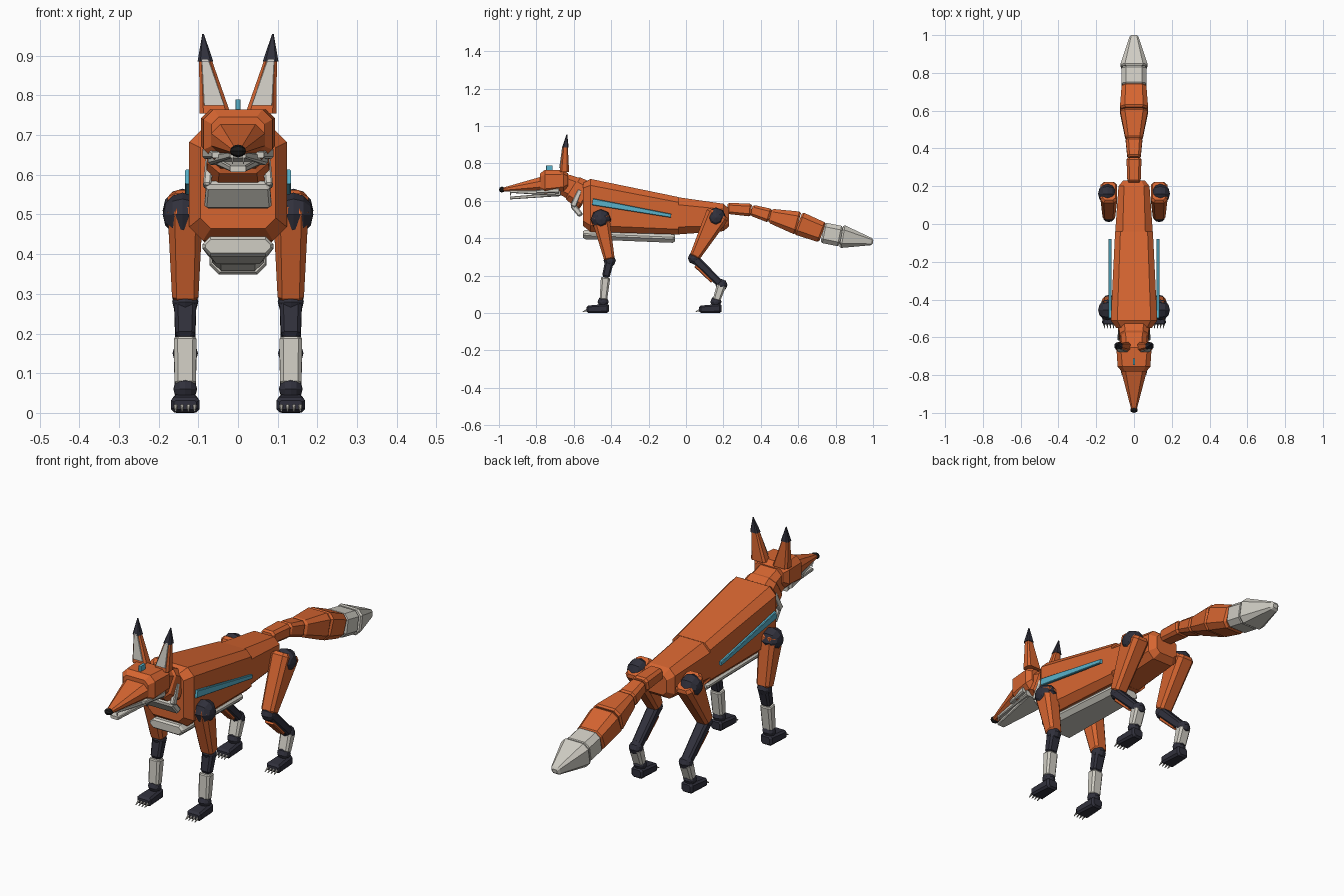
import bpy, bmesh
from mathutils import Vector, Matrix

cube = bpy.data.objects.get("Cube")
if cube:
    bpy.data.objects.remove(cube, do_unlink=True)


def material(name, red, green, blue):
    colour = (red, green, blue, 1)
    mat = bpy.data.materials.new(name)
    mat.use_nodes = True
    mat.diffuse_color = colour
    mat.node_tree.nodes["Principled BSDF"].inputs["Base Color"].default_value = colour
    return mat


ORANGE = material("fox_orange", .67, .13, .03)
LIGHT = material("pale_grey", .63, .61, .55)
DARK = material("charcoal", .03, .03, .045)
BLUE = material("light_blue", .1, .45, .6)
BLACK = material("nose_black", .01, .01, .01)

ALONG = Vector((1, 0))
UP = Vector((0, 1))


def finish(name, bm, mat):
    bmesh.ops.recalc_face_normals(bm, faces=bm.faces)
    mesh = bpy.data.meshes.new(name)
    bm.to_mesh(mesh)
    bm.free()
    mesh.materials.append(mat)
    obj = bpy.data.objects.new(name, mesh)
    bpy.context.collection.objects.link(obj)


def taper(name, mat, start, end, size, end_size, x=0, lean=0,
          facing=None, chamfer=.2, bevel=0, end_bevel=None):
    """Chamfered box from start to end (y, z); sizes are (width, height)."""
    start, end = Vector(start), Vector(end)
    size, end_size = Vector(size), Vector(end_size)
    if end_bevel is None:
        end_bevel = bevel
    tangent = (facing or end - start).normalized()
    normal = Vector((0, -tangent.y, tangent.x))
    length = (end - start).length

    # Each stop is (distance along, amount trimmed from the section)
    stops = [(0, bevel), (bevel, 0), (length - end_bevel, 0), (length, end_bevel)]
    bm = bmesh.new()
    rings = []
    for distance, trim in dict.fromkeys(stops):
        along = distance / length
        full = size.lerp(end_size, along)
        half_w, half_h = (max(side - 1.5 * trim, side / 2) / 2 for side in full)
        cut = 2 * chamfer * min(half_w, half_h)
        inner_w, inner_h = half_w - cut, half_h - cut
        centre = start.lerp(end, along)
        corner = [(half_w, inner_h), (inner_w, half_h)]
        upper = corner + [(-w, h) for w, h in reversed(corner)]
        outline = upper + [(-w, -h) for w, h in upper]
        origin = Vector((x + lean * along, *centre))
        rings.append([bm.verts.new(origin + Vector((w, 0, 0)) + normal * h)
                      for w, h in outline])
    for ring, following in zip(rings, rings[1:]):
        for i in range(len(ring)):
            bm.faces.new((ring[i - 1], ring[i], following[i], following[i - 1]))
    bm.faces.new(rings[0])
    bm.faces.new(rings[-1])
    finish(name, bm, mat)


def joint(name, mat, at, radius, x=0, half_width=None):
    """Faceted ball with its poles along x."""
    bm = bmesh.new()
    matrix = (Matrix.Translation((x, *at))
              @ Matrix.Diagonal((half_width or radius, radius, radius, 1))
              @ Vector((0, 0, 1)).rotation_difference(Vector((1, 0, 0))).to_matrix().to_4x4())
    bmesh.ops.create_uvsphere(bm, u_segments=8, v_segments=6, radius=1, matrix=matrix)
    finish(name, bm, mat)


# Torso
taper("chest", ORANGE, start=(-.55, .58), end=(-.04, .52), size=(.25, .29),
      end_size=(.2, .2), facing=ALONG, chamfer=.14, bevel=.04, end_bevel=0)
taper("hips", ORANGE, start=(-.05, .52), end=(.23, .51), size=(.2, .2),
      end_size=(.16, .14), facing=ALONG, bevel=0, end_bevel=.03)
taper("belly_plate", LIGHT, start=(-.55, .42), end=(-.06, .4), size=(.18, .05),
      end_size=(.15, .05), facing=ALONG, chamfer=.4, bevel=.01)

# Neck and bib
taper("neck_lower", ORANGE, start=(-.53, .62), end=(-.61, .67), size=(.17, .16),
      end_size=(.15, .14), bevel=.01)
taper("neck_upper", ORANGE, start=(-.59, .66), end=(-.68, .7), size=(.14, .13),
      end_size=(.13, .11), bevel=.01)
taper("bib", LIGHT, start=(-.56, .52), end=(-.61, .58), size=(.17, .03),
      end_size=(.16, .03), bevel=.01)

# Head
taper("head", ORANGE, start=(-.78, .7), end=(-.63, .71), size=(.17, .13),
      end_size=(.19, .11), facing=ALONG, bevel=.025)
taper("snout", ORANGE, start=(-.77, .69), end=(-.98, .66), size=(.14, .08),
      end_size=(.03, .02), facing=ALONG, chamfer=.3)
taper("upper_lip", LIGHT, start=(-.67, .64), end=(-.94, .65), size=(.15, .03),
      end_size=(.04, .015), facing=ALONG)
taper("lower_jaw", LIGHT, start=(-.67, .635), end=(-.94, .615), size=(.12, .02),
      end_size=(.04, .015), facing=ALONG)
joint("nose", BLACK, at=(-.984, .66), radius=.016, half_width=.02)
taper("head_sensor", BLUE, start=(-.73, .75), end=(-.73, .79), size=(.013, .035),
      end_size=(.013, .035), chamfer=.1)

# Tail segments chained end to end: name, colour, end point, start and end width
tail_at = (.22, .56)
for name, mat, end, width, end_width in (
        ("root", ORANGE, (.35, .55), .07, .08),
        ("second", ORANGE, (.45, .52), .07, .09),
        ("third", ORANGE, (.6, .48), .09, .15),
        ("fourth", ORANGE, (.73, .43), .15, .13),
        ("band", LIGHT, (.83, .41), .13, .13),
        ("tip", LIGHT, (1, .38), .15, .04)):
    taper("tail_" + name, mat, tail_at, end, size=(width, .85 * width),
          end_size=(end_width, .85 * end_width), bevel=.01)
    tail_at = end


def leg(tag, x, ball_x, top, middle, low, ankle, depth):
    """Leg through its joints, ending in a clawed paw."""
    top, middle, low, ankle = map(Vector, (top, middle, low, ankle))
    joint(tag + "_top_joint", DARK, top, radius=.055, x=ball_x, half_width=.05)
    taper(tag + "_upper_leg", ORANGE, top.lerp(middle, -.12), middle,
          size=(.09, depth), end_size=(.065, .055), x=x, bevel=.015)
    joint(tag + "_middle_joint", DARK, middle, radius=.033, x=x)
    taper(tag + "_lower_leg", DARK, middle, low, size=(.057, .048),
          end_size=(.048, .04), x=x, bevel=.01)
    taper(tag + "_sock", LIGHT, low, low.lerp(ankle, .9), size=(.058, .05),
          end_size=(.053, .04), x=x, bevel=.005)
    joint(tag + "_ankle", DARK, ankle, radius=.03, x=x)

    # Paw reaching forward from the ankle
    heel = Vector((ankle.x + .03, .025))
    toe = Vector((ankle.x - .09, .02))
    taper(tag + "_paw", DARK, heel, toe, size=(.06, .05), end_size=(.072, .038),
          x=x, facing=ALONG, bevel=.01)
    for i in range(4):
        spread = (i - 1.5) * .016
        taper(f"{tag}_claw_{i + 1}", LIGHT, toe + ALONG * .01,
              (toe.x - .02, .006), size=(.011, .014), end_size=(.003, .004),
              x=x + spread, facing=ALONG)


for side, s in (("left", 1), ("right", -1)):
    # Ear with pale inner panel and dark tip
    taper(side + "_ear", ORANGE, start=(-.65, .755), end=(-.645, .895),
          size=(.078, .05), end_size=(.03, .026), x=s * .058, lean=s * .025, facing=UP)
    taper(side + "_ear_inner", LIGHT, start=(-.675, .775), end=(-.659, .89),
          size=(.052, .006), end_size=(.018, .006), x=s * .06, lean=s * .023, facing=UP)
    taper(side + "_ear_tip", DARK, start=(-.645, .885), end=(-.637, .955),
          size=(.04, .036), end_size=(.004, .004), x=s * .082, lean=s * .006, facing=UP)

    # Cheek, fang and bib strap
    taper(side + "_cheek_tuft", LIGHT, start=(-.8, .65), end=(-.68, .655),
          size=(.02, .015), end_size=(.03, .03), x=s * .055, lean=s * .02, facing=ALONG)
    taper(side + "_fang", LIGHT, start=(-.935, .65), end=(-.94, .627),
          size=(.008, .01), end_size=(.002, .002), x=s * .014, facing=UP)
    taper(side + "_bib_strap", LIGHT, start=(-.605, .57), end=(-.565, .66),
          size=(.02, .03), end_size=(.02, .025), x=s * .078, lean=-s * .008, bevel=.005)

    # Flank light bar
    taper(side + "_flank_bar", BLUE, start=(-.5, .595), end=(-.08, .52),
          size=(.014, .036), end_size=(.014, .02), x=s * .127)

    # Legs, with a hock joint and shin guard on the rear pair
    leg_x, ball_x = s * .133, s * .14
    leg(side + "_front", leg_x, ball_x, top=(-.455, .5), middle=(-.408, .28),
        low=(-.43, .19), ankle=(-.443, .06), depth=.1)
    knee, hock = Vector((.043, .293)), Vector((.19, .15))
    leg(side + "_rear", leg_x, ball_x, top=(.16, .51), middle=knee,
        low=hock, ankle=(.16, .06), depth=.13)
    joint(side + "_hock", DARK, hock, radius=.032, x=leg_x)
    inset = Vector((-.014, -.018))
    taper(side + "_shin_guard", ORANGE, knee.lerp(hock, .15) + inset,
          knee.lerp(hock, .75) + inset, size=(.046, .02), end_size=(.036, .016), x=leg_x)
